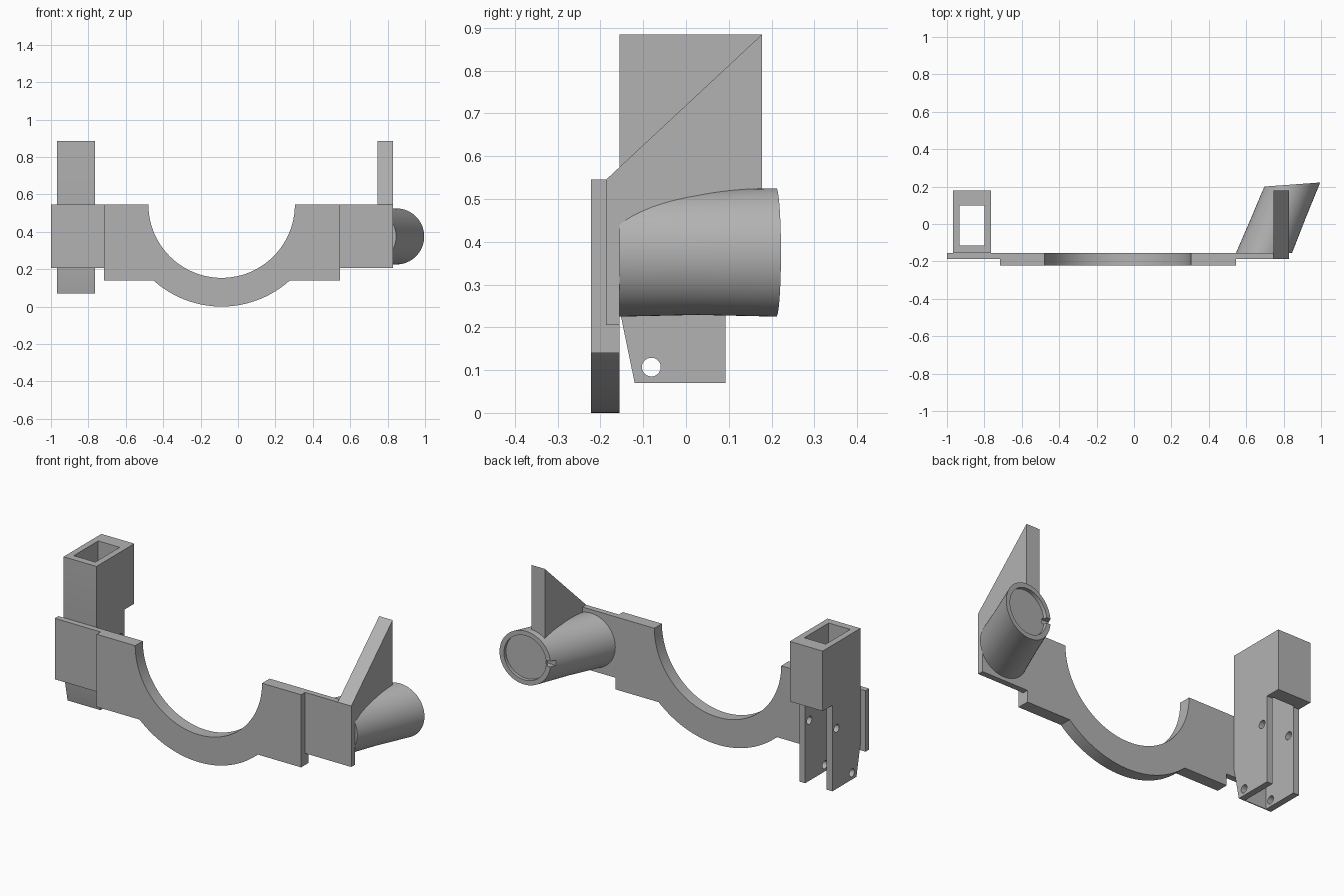
import bpy, bmesh, math
from mathutils import Vector

if "Cube" in bpy.data.objects:
    bpy.data.objects.remove(bpy.data.objects["Cube"])

grey = bpy.data.materials.new("plain grey")
grey.diffuse_color = (0.45, 0.45, 0.45, 1)
grey.use_nodes = True
grey.node_tree.nodes["Principled BSDF"].inputs["Base Color"].default_value = grey.diffuse_color


def finish(name, bm):
    bmesh.ops.recalc_face_normals(bm, faces=bm.faces)
    mesh = bpy.data.meshes.new(name)
    bm.to_mesh(mesh)
    bm.free()
    mesh.materials.append(grey)
    ob = bpy.data.objects.new(name, mesh)
    bpy.context.collection.objects.link(ob)
    return ob


def extrude(name, pts, axis, a, b):
    """Prism from a 2D outline: axis 'x' takes (y, z) points, 'y' takes (x, z)."""
    bm = bmesh.new()
    put = (lambda p, t: (t, p[0], p[1])) if axis == 'x' else (lambda p, t: (p[0], t, p[1]))
    lo = [bm.verts.new(put(p, a)) for p in pts]
    hi = [bm.verts.new(put(p, b)) for p in pts]
    n = len(pts)
    bm.faces.new(lo)
    bm.faces.new(hi[::-1])
    for i in range(n):
        j = (i + 1) % n
        bm.faces.new((lo[i], lo[j], hi[j], hi[i]))
    return finish(name, bm)


def box(name, x0, x1, y0, y1, z0, z1):
    return extrude(name, [(x0, z0), (x1, z0), (x1, z1), (x0, z1)], 'y', y0, y1)


def circle(cx, cz, r, a0, a1, n):
    return [(cx + r * math.cos(a0 + (a1 - a0) * i / n),
             cz + r * math.sin(a0 + (a1 - a0) * i / n)) for i in range(n + 1)]


def cut(ob, cutter):
    mod = ob.modifiers.new("cut", 'BOOLEAN')
    mod.operation, mod.solver, mod.object = 'DIFFERENCE', 'EXACT', cutter
    bpy.context.view_layer.objects.active = ob
    bpy.ops.object.modifier_apply(modifier=mod.name)
    bpy.data.objects.remove(cutter)


def smooth(ob):
    bpy.ops.object.select_all(action='DESELECT')
    ob.select_set(True)
    bpy.context.view_layer.objects.active = ob
    bpy.ops.object.shade_smooth_by_angle(angle=math.radians(30))


BACK, TOP, CX = -0.155, 0.545, -0.0875

# Saddle plate: half-round cradle with two square shoulders
a = math.asin(0.405 / 0.545)
outline = [(-0.717, TOP), (-0.717, 0.14)]
outline += circle(CX, TOP, 0.545, math.pi + a, 2 * math.pi - a, 40)
outline += [(0.545, 0.14), (0.545, TOP)]
outline += circle(CX, TOP, 0.3915, 2 * math.pi, math.pi, 64)
smooth(extrude("saddle_plate", outline, 'y', -0.222, BACK))

# Thin side tabs
box("left_tab", -1.0, -0.717, -0.187, BACK, 0.205, TOP)
box("right_tab", 0.545, 0.83, -0.187, BACK, 0.205, TOP)

# Sloped fin on the right tab
extrude("fin", [(-0.187, TOP), (-0.16, 0.4), (0.178, 0.4), (0.178, 0.885)], 'x', 0.747, 0.83)

# Hollow post: square socket above, open channel below
profile = [(BACK, 0.885), (BACK, 0.24), (-0.12, 0.07), (0.092, 0.07),
           (0.092, 0.55), (0.178, 0.55), (0.178, 0.885)]
post = extrude("post", profile, 'x', -0.968, -0.765)
cut(post, box("cavity", -0.933, -0.8, -0.115, 0.1, 0, 1))
for y, z in ((-0.081, 0.107), (0.055, 0.407)):
    cut(post, extrude("pin_hole", circle(y, z, 0.022, 0, 2 * math.pi, 24)[:-1], 'x', -1.1, -0.6))
smooth(post)

# Slanted round peg with a recessed end
start, end = Vector((0.695, BACK, 0.375)), Vector((0.846, 0.211, 0.375))
across = Vector((0.15, 0.011, 0)).normalized()
inward = Vector((0.011, -0.15, 0)).normalized() * 0.02
rings = [(start, 0.15, Vector((1, 0, 0))),
         (start.lerp(end, 0.5), 0.146, Vector((1, 0, 0))),
         (end, 0.15, across), (end, 0.124, across), (end + inward, 0.124, across)]
bm = bmesh.new()
N, loops = 64, []
for c, r, u in rings:
    loops.append([bm.verts.new(c + u * (r * math.cos(2 * math.pi * i / N))
                  + Vector((0, 0, r * math.sin(2 * math.pi * i / N)))) for i in range(N)])
for p, q in zip(loops, loops[1:]):
    for i in range(N):
        j = (i + 1) % N
        bm.faces.new((p[i], p[j], q[j], q[i]))
bm.faces.new(loops[0])
bm.faces.new(loops[-1])
peg = finish("peg", bm)
# Key notch through the rim
cut(peg, box("notch", 0.66, 0.735, 0.17, 0.3, 0.36, 0.39))
smooth(peg)
